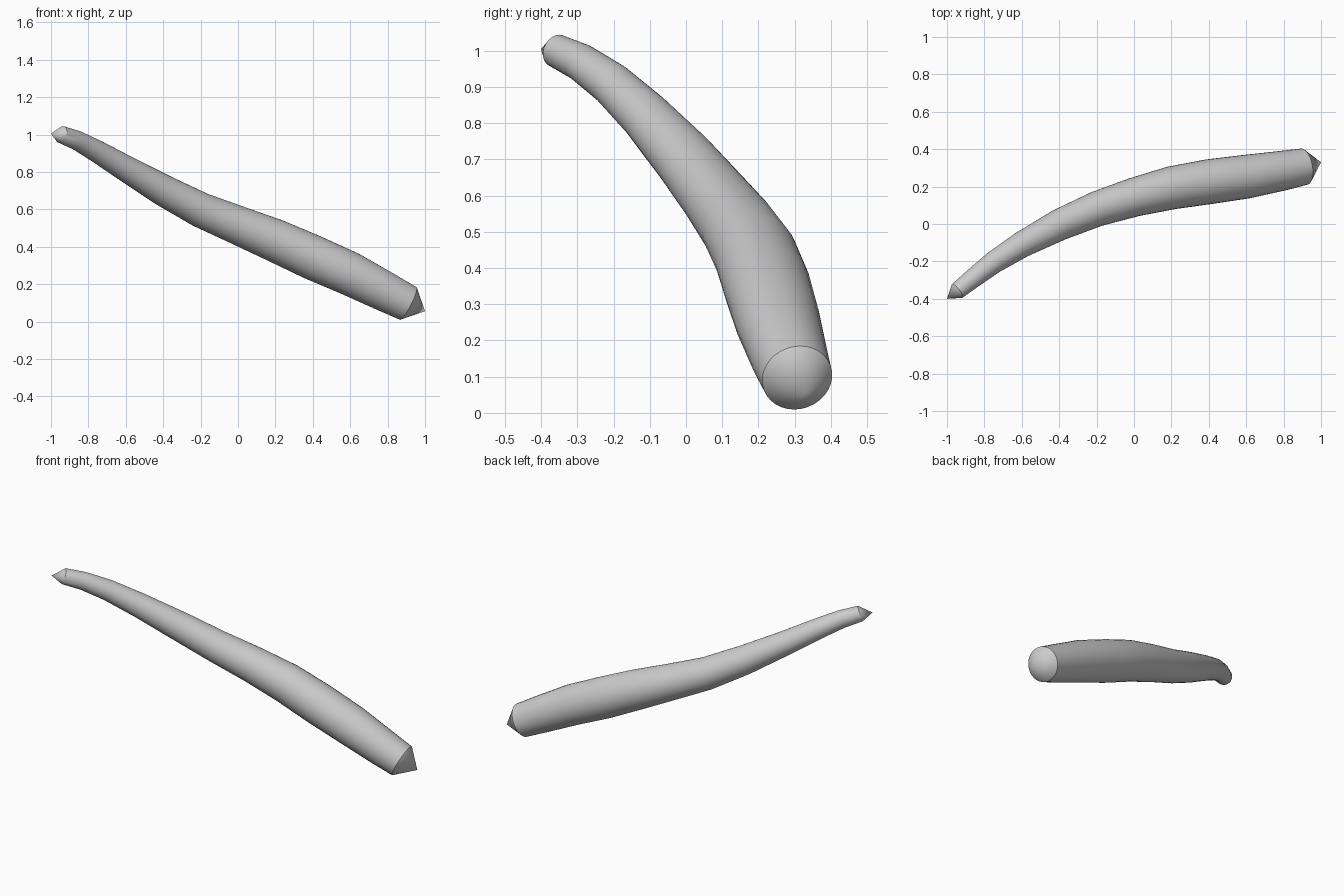
import bpy
import bmesh
from math import cos, sin, pi, radians
from mathutils import Vector

cube = bpy.data.objects.get("Cube")
if cube:
    bpy.data.objects.remove(cube, do_unlink=True)

SIDES = 32

# Centre line and radius, from the thin end to the thick end
PATH = [
    (-0.945, -0.358, 1.0, 0.046),
    (-0.86, -0.29, 0.968, 0.052),
    (-0.75, -0.205, 0.908, 0.06),
    (-0.6, -0.11, 0.818, 0.07),
    (-0.4, -0.005, 0.702, 0.084),
    (-0.2, 0.08, 0.597, 0.094),
    (0.0, 0.143, 0.515, 0.104),
    (0.2, 0.193, 0.433, 0.115),
    (0.4, 0.226, 0.343, 0.12),
    (0.6, 0.253, 0.255, 0.117),
    (0.8, 0.286, 0.153, 0.106),
    (0.91, 0.307, 0.097, 0.098),
]
THIN_TIP = (-1.0, -0.4, 1.005)
THICK_TIP = (1.0, 0.33, 0.055)

# Matte grey material
grey = bpy.data.materials.new("plain_grey")
grey.use_nodes = True
colour = (0.6, 0.6, 0.6, 1)
grey.diffuse_color = colour
grey.node_tree.nodes["Principled BSDF"].inputs["Base Color"].default_value = colour

bm = bmesh.new()
centres = [Vector(p[:3]) for p in PATH]


def add_ring(i):
    """Circle of vertices square to the centre line at point i."""
    before = centres[max(i - 1, 0)]
    after = centres[min(i + 1, len(centres) - 1)]
    along = (after - before).normalized()
    side = along.cross(Vector((0, 0, 1))).normalized()
    up = side.cross(along)
    r = PATH[i][3]
    return [bm.verts.new(centres[i] + r * (cos(a) * side + sin(a) * up))
            for a in (2 * pi * k / SIDES for k in range(SIDES))]


def add_point(ring, tip):
    """Cone closing an end ring."""
    apex = bm.verts.new(tip)
    for k in range(SIDES):
        bm.faces.new((ring[k], ring[(k + 1) % SIDES], apex))


# Tapered shaft
rings = [add_ring(i) for i in range(len(PATH))]
for a, b in zip(rings, rings[1:]):
    for k in range(SIDES):
        n = (k + 1) % SIDES
        bm.faces.new((a[k], a[n], b[n], b[k]))

# Pointed ends
add_point(rings[0], THIN_TIP)
add_point(rings[-1], THICK_TIP)
bmesh.ops.recalc_face_normals(bm, faces=bm.faces)

mesh = bpy.data.meshes.new("curved_shaft")
bm.to_mesh(mesh)
bm.free()
mesh.materials.append(grey)
shaft = bpy.data.objects.new("curved_shaft", mesh)
bpy.context.collection.objects.link(shaft)

# Smooth body with crisp end rims
bpy.ops.object.select_all(action='DESELECT')
shaft.select_set(True)
bpy.context.view_layer.objects.active = shaft
bpy.ops.object.shade_smooth_by_angle(angle=radians(30))
